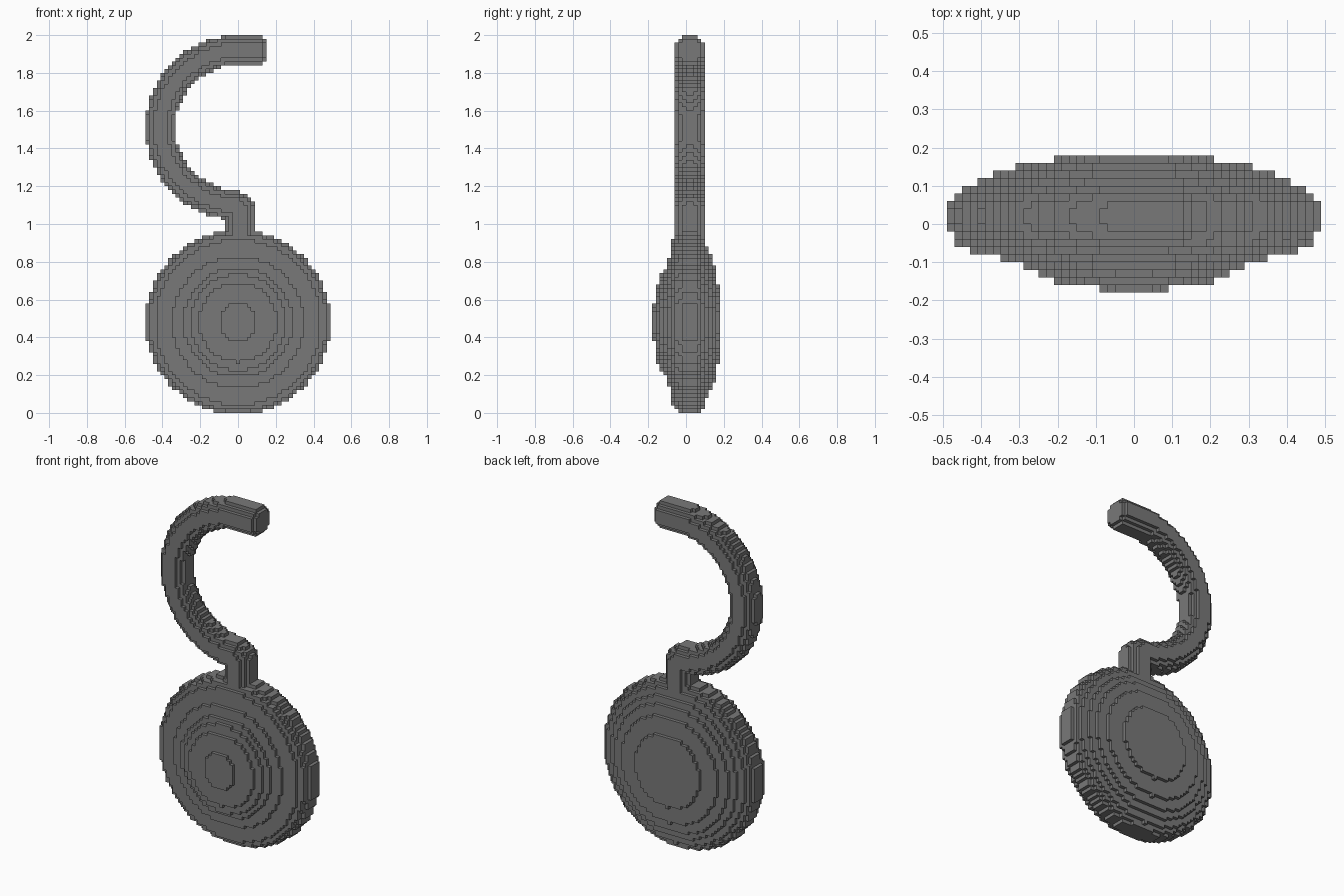
import bpy
import bmesh
from math import hypot

default = bpy.data.objects.get("Cube")
if default:
    bpy.data.objects.remove(default, do_unlink=True)

STEP = 0.02                 # edge of one block
TUBE_R, TUBE_Y = 0.08, 0.02

grey = bpy.data.materials.new("dark grey")
grey.use_nodes = True
colour = (0.19, 0.19, 0.19, 1)
grey.diffuse_color = colour
grey.node_tree.nodes["Principled BSDF"].inputs["Base Color"].default_value = colour

# Disc radius of each layer, front to back
LAYERS = [0.10, 0.21, 0.255, 0.29, 0.35, 0.44, 0.47, 0.475,
          0.489, 0.489, 0.489, 0.489, 0.475, 0.45, 0.41, 0.37, 0.31, 0.21]


def centre(cell):
    """Middle point of a block."""
    i, j, k = cell
    return i * STEP, (j + 0.5) * STEP, (k + 0.5) * STEP


def in_disc(cell):
    x, y, z = centre(cell)
    return hypot(x, z - 0.48) < LAYERS[cell[1] + 9]


def in_neck(cell):
    x, y, z = centre(cell)
    above = max(z - 1.08, 0)
    return z > 0.8 and hypot(x - 0.01, y - TUBE_Y, above) < TUBE_R


def in_hook(cell):
    x, y, z = centre(cell)
    if x > 0.15 or z < 0.98:
        return False
    if x > 0:               # straight tip with a chamfered end
        radius = TUBE_R if x < 0.13 else 0.07
        return hypot(z - 1.92, y - TUBE_Y) < radius
    return hypot(hypot(x, z - 1.51) - 0.41, y - TUBE_Y) < TUBE_R


def build(name, cells, solid):
    """Skin the blocks of one part, leaving out faces that touch other blocks."""
    bm = bmesh.new()
    verts = {}

    def corner(p):
        if p not in verts:
            verts[p] = bm.verts.new(((p[0] - 0.5) * STEP, p[1] * STEP, p[2] * STEP))
        return verts[p]

    for cell in sorted(cells):
        for axis in range(3):
            u, v = (axis + 1) % 3, (axis + 2) % 3
            for side in (0, 1):
                other = list(cell)
                other[axis] += 2 * side - 1
                if tuple(other) in solid:
                    continue
                ring = []
                for du, dv in ((0, 0), (1, 0), (1, 1), (0, 1)):
                    p = list(cell)
                    p[axis] += side
                    p[u] += du
                    p[v] += dv
                    ring.append(corner(tuple(p)))
                bm.faces.new(ring if side else ring[::-1])
    mesh = bpy.data.meshes.new(name)
    bm.to_mesh(mesh)
    bm.free()
    mesh.materials.append(grey)
    bpy.context.collection.objects.link(bpy.data.objects.new(name, mesh))


# Sort every block into the first part that claims it
rules = {"disc": in_disc, "neck": in_neck, "hook": in_hook}
parts = {name: set() for name in rules}
for i in range(-25, 26):
    for j in range(-9, 9):
        for k in range(100):
            for name, inside in rules.items():
                if inside((i, j, k)):
                    parts[name].add((i, j, k))
                    break

solid = set().union(*parts.values())
for name, cells in parts.items():
    build(name, cells, solid)
